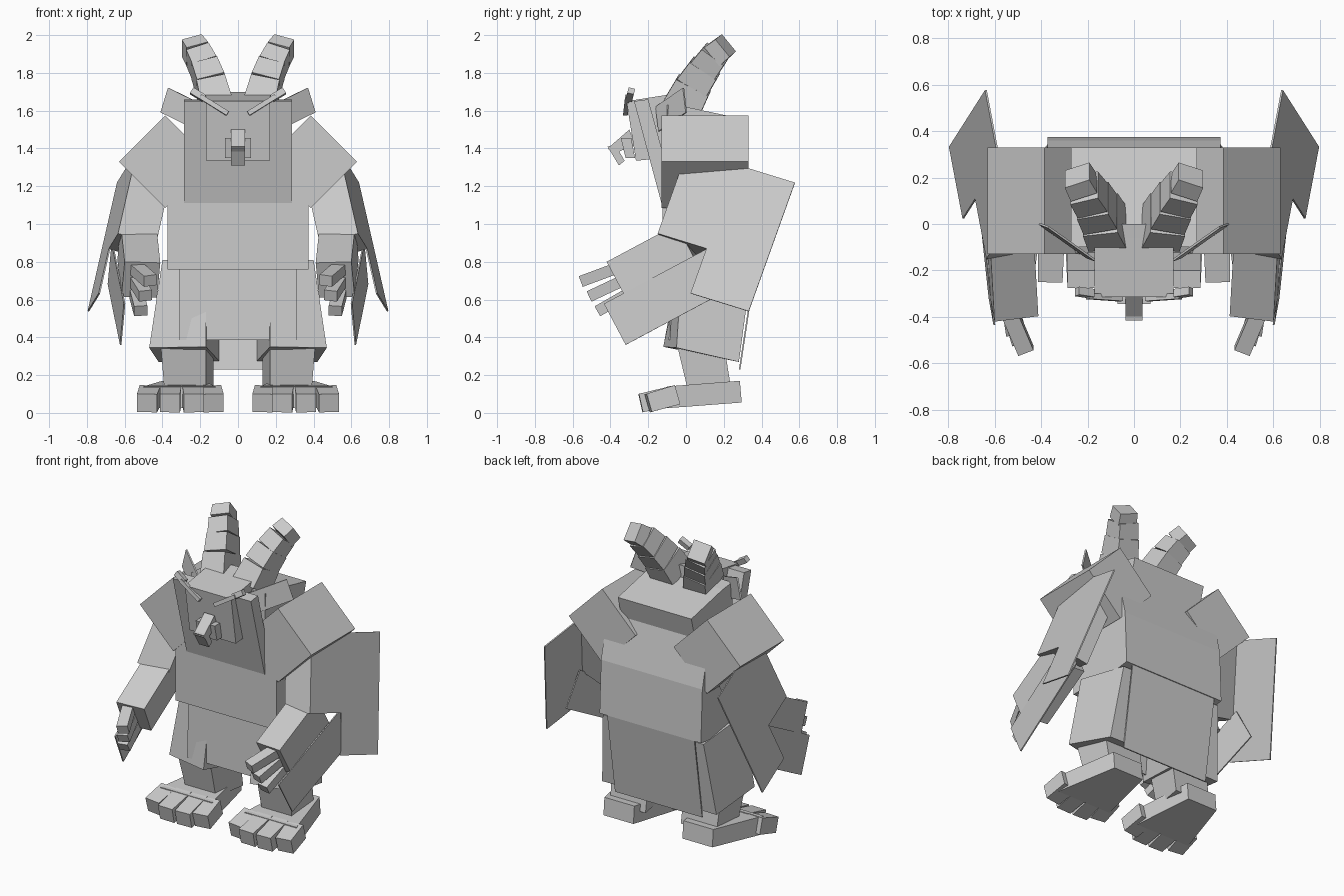
import bpy
import bmesh
from mathutils import Vector as V

old = bpy.data.objects.get("Cube")
if old:
    bpy.data.objects.remove(old)

grey = bpy.data.materials.new("plain_grey")
grey.use_nodes = True
grey.diffuse_color = (0.6, 0.6, 0.6, 1)
grey.node_tree.nodes["Principled BSDF"].inputs["Base Color"].default_value = (0.6, 0.6, 0.6, 1)


def loft(name, start, end, mirror=False):
    """Join two matching loops into a solid, optionally with a mirrored twin."""
    for side, s in (("left_", 1), ("right_", -1)) if mirror else (("", 1),):
        bm = bmesh.new()
        a, b = [[bm.verts.new((s * p[0], p[1], p[2])) for p in loop] for loop in (start, end)]
        bm.faces.new(a)
        bm.faces.new(b)
        for i in range(len(a)):
            j = (i + 1) % len(a)
            bm.faces.new((a[i], a[j], b[j], b[i]))
        bmesh.ops.recalc_face_normals(bm, faces=bm.faces)
        me = bpy.data.meshes.new(side + name)
        bm.to_mesh(me)
        bm.free()
        me.materials.append(grey)
        bpy.context.collection.objects.link(bpy.data.objects.new(side + name, me))


def prism(name, profile, half):
    """Extrude a (y, z) profile across x."""
    loft(name, [(-half, y, z) for y, z in profile], [(half, y, z) for y, z in profile])


def slab(name, corner, a, b, c):
    """Mirrored slanted box from one corner and three edge vectors."""
    p, a, b, c = V(corner), V(a), V(b), V(c)
    base = [p, p + a, p + a + b, p + b]
    loft(name, base, [q + c for q in base], True)


def stick(name, p, q, w, h, taper=1.0):
    """Mirrored bar from p to q, w wide and h deep, kept level with the x axis."""
    p, q = V(p), V(q)
    d = (q - p).normalized()
    x = V((1, 0, 0))
    side = (x - d * d.dot(x)).normalized()
    up = side.cross(d)
    ring = [side * w * i / 2 + up * h * j / 2 for i, j in ((-1, -1), (1, -1), (1, 1), (-1, 1))]
    loft(name, [p + r for r in ring], [q + r * taper for r in ring], True)


# Torso, hump, chest panel and hanging cloths
prism("torso", [(-.125, .76), (-.125, 1.44), (-.08, 1.46), (.28, 1.46), (.36, 1.12),
                (.375, .77), (.3, .76)], .372)
prism("upper_back_hump", [(-.1, 1.4), (-.1, 1.63), (0, 1.62), (.33, 1.55), (.29, 1.4)], .27)
prism("chest_panel", [(-.13, 1.11), (-.275, 1.65), (-.2, 1.66), (-.05, 1.11)], .287)
prism("pelvis", [(-.06, .8), (-.06, .55), (.26, .55), (.3, .8)], .25)
prism("front_apron", [(-.075, .8), (-.092, .385), (-.084, .385), (-.067, .8)], .31)
prism("back_cloth", [(.373, .79), (.288, .23), (.28, .23), (.365, .79)], .32)

# Head, beak, brows and ears
prism("head", [(-.315, 1.65), (-.265, 1.335), (0, 1.36), (0, 1.7), (-.06, 1.69)], .17)
prism("beak_base", [(-.345, 1.455), (-.32, 1.35), (-.27, 1.35), (-.29, 1.455)], .07)
prism("beak_bridge", [(-.30, 1.5), (-.415, 1.40), (-.385, 1.37), (-.27, 1.42)], .037)
prism("beak_tip", [(-.415, 1.41), (-.355, 1.31), (-.325, 1.335), (-.375, 1.42)], .037)
stick("brow", (.055, -.32, 1.585), (.2, -.31, 1.675), .025, .025)
stick("brow_tip", (.18, -.3, 1.665), (.245, -.29, 1.705), .035, .035)
slab("ear", (.365, -.01, 1.72), (.04, .015, -.13), (-.205, -.145, -.1), (.006, -.007, .001))

# Horns: shrinking blocks along a backward curve
path = [(.115, -.02, 1.62), (.145, .04, 1.735), (.178, .10, 1.825), (.215, .155, 1.9), (.245, .21, 1.945)]
for i in range(4):
    stick("horn_block_%d" % (i + 1), path[i], path[i + 1], .165 - .014 * i, .205 - .026 * i, .93)

# Shoulders: boxes turned on edge
slab("shoulder", (.385, -.13, 1.575), (.245, 0, -.245), (-.245, 0, -.245), (0, .46, 0))

# Upper arm with its wing panel, flush on the outside
down, back, out = V((.21, -.33, -.92)), V((.178, .94, -.29)), V((.96, -.10, .256))
elbow = V((.635, -.15, .95))
slab("upper_arm", elbow, down * -.52, back * .285, out * -.21)
slab("upper_wing", elbow + down * -.483 + back * .275, down * .74, back * .328, out * -.008)

# Forearm with its wing panel and fingers
along, drop, face = V((.095, .88, .47)), V((.083, .465, -.88)), V((.993, -.123, .03))
wrist = V((.60, -.42, .80))
slab("forearm", wrist, V((.05, .88, .47)) * .42, drop * .21, face * -.19)
slab("forearm_wing", wrist - along * .117 + drop * .19, along * .683, drop * .247, face * -.008)
for i in range(3):
    root = V((.54, -.37 + .035 * i, .765 - .065 * i))
    tip = V((.465 + .025 * i, -.545 + .04 * i, .70 - .08 * i))
    stick("finger_%d" % (i + 1), root, tip, .07, .06)

# Legs
loft("thigh", [(.17, -.12, .35), (.47, -.05, .345), (.42, .28, .27), (.1, .28, .275)],
     [(.17, -.035, .81), (.4, -.02, .81), (.37, .345, .75), (.1, .345, .75)], True)
loft("shin", [(.17, .01, .12), (.39, .01, .12), (.39, .24, .12), (.13, .24, .12)],
     [(.17, -.05, .37), (.41, -.05, .37), (.4, .2, .37), (.13, .2, .37)], True)

# Feet: a wedge and four drooping toes
loft("foot", [(.18, .295, .055), (.40, .295, .055), (.40, .285, .17), (.18, .285, .17)],
     [(.11, -.1, .025), (.51, -.1, .025), (.50, -.1, .14), (.12, -.1, .14)], True)
for i, (x, reach) in enumerate([(.145, .2), (.24, .24), (.355, .24), (.465, .2)]):
    tip_x = x + (x - .3) * .1
    stick("toe_%d" % (i + 1), (x, -.05, .095), (tip_x, -reach, .052), .112, .105, .95)
